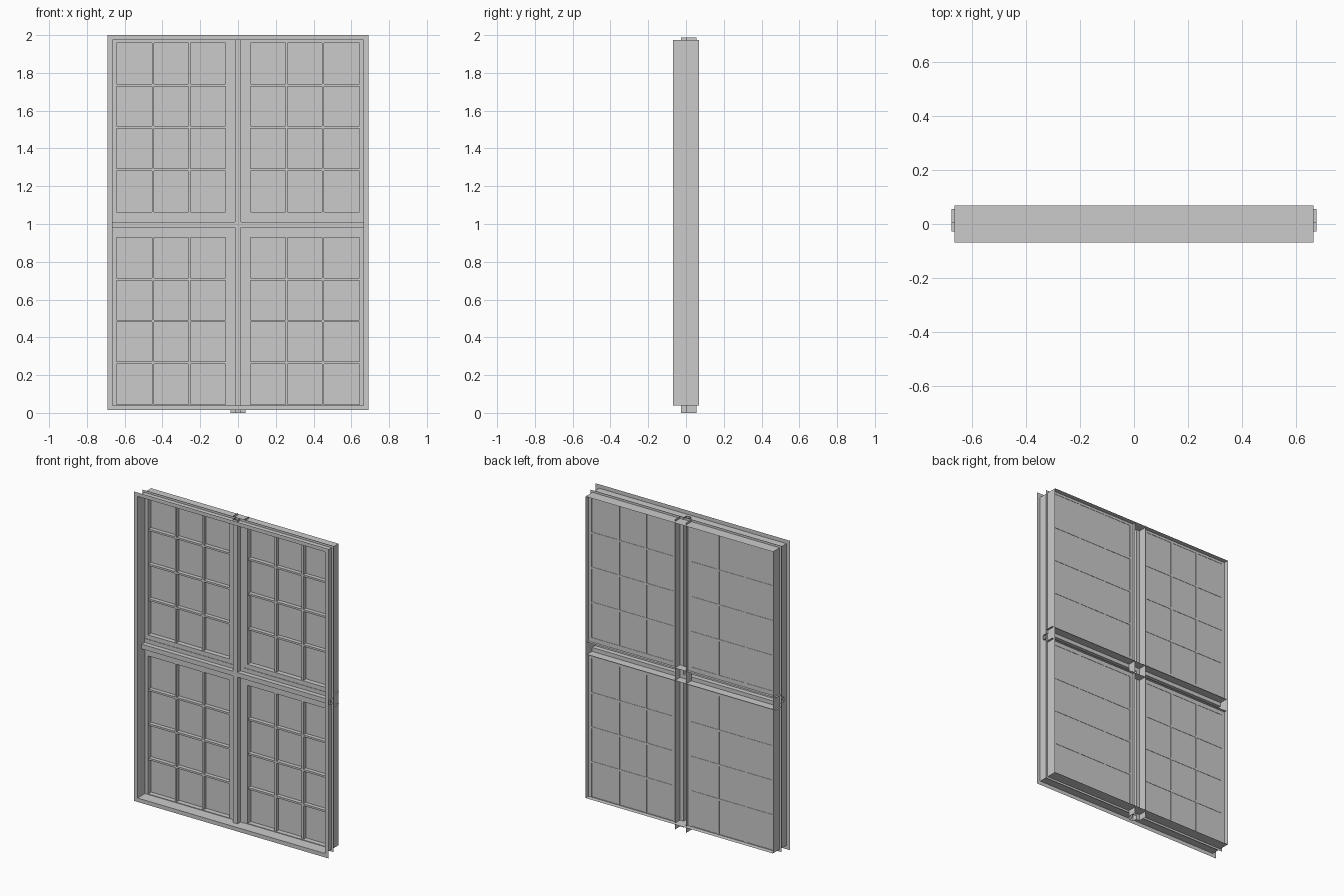
import bpy, bmesh

if "Cube" in bpy.data.objects:
    bpy.data.objects.remove(bpy.data.objects["Cube"])

FRONT, BACK = -0.069, 0.069        # frame depth
X, Z0, Z1 = 0.665, 0.04, 1.975     # frame opening
LIP = 0.025                        # outer flange width
ZT = 0.996                         # transom height
GLASS_Y = 0.037


def finish(name, bm):
    me = bpy.data.meshes.new(name)
    bm.to_mesh(me)
    bm.free()
    ob = bpy.data.objects.new(name, me)
    bpy.context.collection.objects.link(ob)
    return ob


def skin(bm, rows, closed=False):
    """Join rows of points with quads."""
    rows = [[bm.verts.new(p) for p in r] for r in rows]
    n = len(rows[0])
    for a, b in zip(rows, rows[1:]):
        for i in range(n if closed else n - 1):
            j = (i + 1) % n
            bm.faces.new((a[i], a[j], b[j], b[i]))


def box(bm, x0, x1, y0, y1, z0, z1):
    geo = bmesh.ops.create_cube(bm, size=1)
    for v in geo["verts"]:
        v.co = ((x0 + x1) / 2 + v.co.x * (x1 - x0),
                (y0 + y1) / 2 + v.co.y * (y1 - y0),
                (z0 + z1) / 2 + v.co.z * (z1 - z0))


def ring(off, y):
    return [(-X - off, y, Z0 - off), (X + off, y, Z0 - off),
            (X + off, y, Z1 + off), (-X - off, y, Z1 + off)]


# Outer frame: thin sheet with a front flange and a deep lining
bm = bmesh.new()
skin(bm, [ring(LIP, FRONT), ring(0, FRONT), ring(0, BACK)], closed=True)
finish("outer_frame", bm)

# Narrow fixing fin around the outside of the lining
bm = bmesh.new()
skin(bm, [ring(0, 0.0), ring(0.014, 0.0)], closed=True)
finish("fixing_fin", bm)

# Mullion and transom: stepped hat profile, open at the back
half = [(0.04, 0.056), (0.04, 0.003), (0.015, 0.003), (0.015, -0.027)]
hat = half + [(-u, y) for u, y in reversed(half)]

bm = bmesh.new()
skin(bm, [[(u, y, z) for u, y in hat] for z in (0.0, 1.988)])
finish("mullion", bm)

bm = bmesh.new()
skin(bm, [[(x, y, ZT + u) for u, y in hat] for x in (-0.677, 0.677)])
finish("transom", bm)


# Sashes: rails, glazing bars (3 x 4 panes) and a glass sheet
def sash(name, s, z0, z1, rail_bottom, rail_top):
    xo0, xo1 = 0.04, X
    xi0, xi1 = 0.065, 0.642
    zi0, zi1 = z0 + rail_bottom, z1 - rail_top
    bm = bmesh.new()
    rail_y, bar_y, bar, back = 0.006, 0.012, 0.006, GLASS_Y + 0.002
    box(bm, xo0, xi0, rail_y, back, z0, z1)
    box(bm, xi1, xo1, rail_y, back, z0, z1)
    box(bm, xi0, xi1, rail_y, back, z0, zi0)
    box(bm, xi0, xi1, rail_y, back, zi1, z1)
    for i in (1, 2):
        x = xi0 + (xi1 - xi0) * i / 3
        box(bm, x - bar, x + bar, bar_y, back, zi0, zi1)
    for i in (1, 2, 3):
        z = zi0 + (zi1 - zi0) * i / 4
        box(bm, xi0, xi1, bar_y, back, z - bar, z + bar)
    glass = bmesh.new()
    skin(glass, [[(x, GLASS_Y, z) for z in (zi0, zi1)] for x in (xi0, xi1)])
    for part, mesh in (("sash", bm), ("glass", glass)):
        for v in mesh.verts:
            v.co.x *= s
        bmesh.ops.recalc_face_normals(mesh, faces=mesh.faces)
        finish(f"{name}_{part}", mesh)


for side, s in (("left", -1), ("right", 1)):
    sash(f"upper_{side}", s, ZT + 0.04, Z1, 0.028, 0.016)
    sash(f"lower_{side}", s, Z0, ZT - 0.04, 0.004, 0.027)
